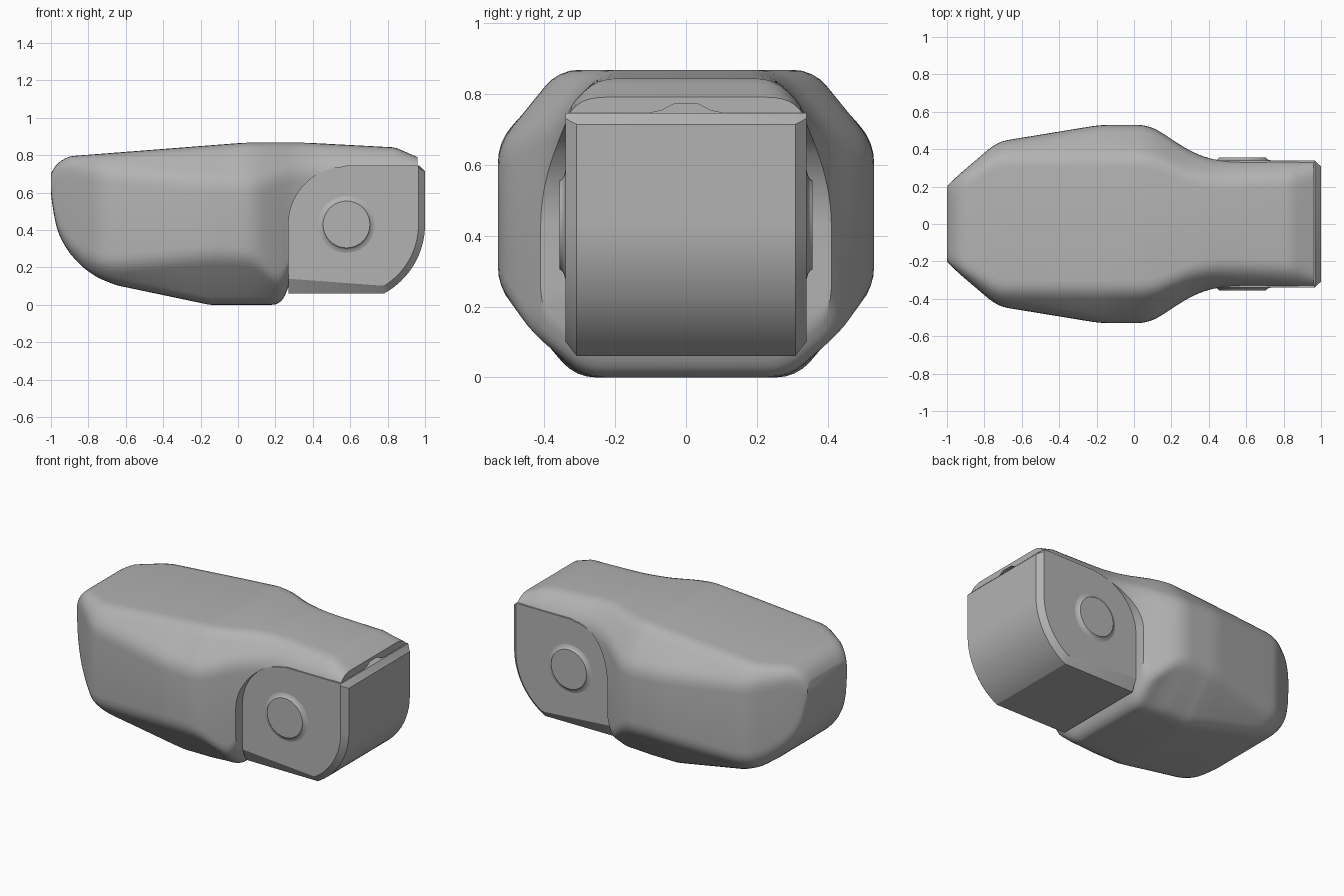
import bpy, bmesh, math

if "Cube" in bpy.data.objects:
    bpy.data.objects.remove(bpy.data.objects["Cube"])

GREY = (0.45, 0.45, 0.45, 1)
mat = bpy.data.materials.new("plain_grey")
mat.use_nodes = True
mat.diffuse_color = GREY
mat.node_tree.nodes["Principled BSDF"].inputs["Base Color"].default_value = GREY

PIN_X, PIN_Z = 0.58, 0.43


def activate(ob):
    bpy.ops.object.select_all(action='DESELECT')
    ob.select_set(True)
    bpy.context.view_layer.objects.active = ob


def smooth(ob, degrees):
    activate(ob)
    bpy.ops.object.shade_smooth_by_angle(angle=math.radians(degrees))


def loft(name, rings):
    """Skin a list of equal-length rings and cap both ends."""
    bm = bmesh.new()
    loops = [[bm.verts.new(p) for p in ring] for ring in rings]
    n = len(loops[0])
    for a, b in zip(loops, loops[1:]):
        for i in range(n):
            j = (i + 1) % n
            bm.faces.new((a[i], a[j], b[j], b[i]))
    bm.faces.new(loops[0])
    bm.faces.new(loops[-1])
    bmesh.ops.recalc_face_normals(bm, faces=bm.faces)
    mesh = bpy.data.meshes.new(name)
    bm.to_mesh(mesh)
    bm.free()
    mesh.materials.append(mat)
    ob = bpy.data.objects.new(name, mesh)
    bpy.context.collection.objects.link(ob)
    return ob


def sample(keys, x):
    if x <= keys[0][0]:
        return keys[0][1]
    for (x0, v0), (x1, v1) in zip(keys, keys[1:]):
        if x <= x1:
            return v0 + (v1 - v0) * (x - x0) / (x1 - x0)
    return keys[-1][1]


def soft(keys, x, radius):
    """Key value averaged over a short span, which rounds the kinks."""
    r = min(radius, x + 1, 0.96 - x)
    return sum(sample(keys, x + r * k / 4) for k in range(-4, 5)) / 9


def arc(radius, start, end, n=16):
    out = []
    for i in range(n + 1):
        a = math.radians(start + (end - start) * i / n)
        out.append((PIN_X + radius * math.cos(a), PIN_Z + radius * math.sin(a)))
    return out


# Body: chamfered sections along x, from side and plan outlines
top = [(-1, .70), (-.985, .735), (-.95, .77), (-.9, .795), (.03, .867), (.37, .867), (.84, .842), (.96, .79)]
bottom = [(-1, .6), (-.985, .46), (-.95, .355), (-.9, .275), (-.83, .2), (-.75, .145),
          (-.65, .105), (-.15, 0), (.2, 0), (.24, .025), (.265, .08), (.28, .13)]
half = [(-1, .2), (-.97, .235), (-.73, .44), (-.18, .53), (.07, .53), (.14, .495),
        (.25, .42), (.33, .375), (.42, .345), (.48, .34)]
top_dy = [(-1, .03), (-.73, .08), (-.18, .17), (.07, .17), (.2, .14), (.42, .1), (.84, .09), (.96, .06)]
top_dz = [(-1, .03), (-.73, .1), (0, .21), (.12, .21), (.25, .16), (.45, .12), (.84, .09), (.96, .05)]
low_dy = [(-1, .03), (-.73, .09), (-.15, .22), (.1, .22), (.28, .12)]
low_dz = [(-1, .03), (-.73, .08), (-.15, .26), (.08, .25), (.27, .08)]


def body_ring(x):
    t, b = soft(top, x, .015), soft(bottom, x, .015)
    w = soft(half, x, .05)
    ty, tz, by, bz = (soft(k, x, .05) for k in (top_dy, top_dz, low_dy, low_dz))
    side = [(w - by, b), (w, b + bz), (w, t - tz), (w - ty, t)]
    corners = side + [(-y, z) for y, z in reversed(side)]
    ring = []
    for i, (cy, cz) in enumerate(corners):
        ends = []
        for ny, nz in (corners[i - 1], corners[(i + 1) % 8]):
            d = math.hypot(ny - cy, nz - cz)
            f = min(.06, d * .4) / d
            ends.append((cy + (ny - cy) * f, cz + (nz - cz) * f))
        (ay, az), (ey, ez) = ends
        for k in range(5):
            s = k / 4
            p, q, r = (1 - s) ** 2, 2 * s * (1 - s), s * s
            ring.append((x, p * ay + q * cy + r * ey, p * az + q * cz + r * ez))
    return ring


stations = [-1, -.995, -.985, -.97, -.95, -.925] + [-.9 + .025 * i for i in range(44)]
stations += [.2, .21, .22, .23, .24, .25, .26, .27, .28, .29]
stations += [.3 + .025 * i for i in range(27)] + [.96]
body = loft("body", [body_ring(x) for x in sorted(set(round(x, 4) for x in stations))])

# Pocket that the hinge block sits in, and a small arched notch
outline = [(1.2, -.3), (1.2, .745), (PIN_X, .745)] + arc(.31, 95, 180) + [(.27, -.3)]
pocket = loft("pocket_cutter", [[(x, y, z) for x, z in outline] for y in (-.8, .8)])
arch = [(-.1, .70), (-.1, .746), (-.07, .752), (-.035, .77), (.035, .77), (.07, .752), (.1, .746), (.1, .70)]
notch = loft("notch_cutter", [[(x, y, z) for y, z in arch] for x in (.92, 1.1)])
for cutter in (pocket, notch):
    cutter.hide_render = True
    mod = body.modifiers.new("cut", 'BOOLEAN')
    mod.operation = 'DIFFERENCE'
    mod.solver = 'EXACT'
    mod.object = cutter
    activate(body)
    bpy.ops.object.modifier_apply(modifier=mod.name)
    bpy.data.objects.remove(cutter)
smooth(body, 32)

# Hinge block: rounded nose, chamfered along its free edges
back = [(PIN_X, .745)] + arc(.31, 95, 180)
inner = [(.27, .14)] + arc(.385, -58.5, 0) + [(.965, .73), (.965, .745)] + back
outer = [(.27, .062)] + arc(.42, -61.5, 0) + [(1, .713), (.968, .745)] + back
block = loft("hinge_block", [[(x, y, z) for x, z in prof] for y, prof in
                             ((-.34, inner), (-.308, outer), (.308, outer), (.34, inner))])
smooth(block, 25)

# Hinge pin: a flat disc at each end with a flared foot
steps = [(.356, .125), (.35, .129), (.344, .138), (.34, .152), (.335, .155)]
rows = [(-y, r) for y, r in steps] + [(y, r) for y, r in reversed(steps)]
pin = loft("hinge_pin", [[(x, y, z) for x, z in arc(r, 0, 352.5, 47)] for y, r in rows])
smooth(pin, 30)
